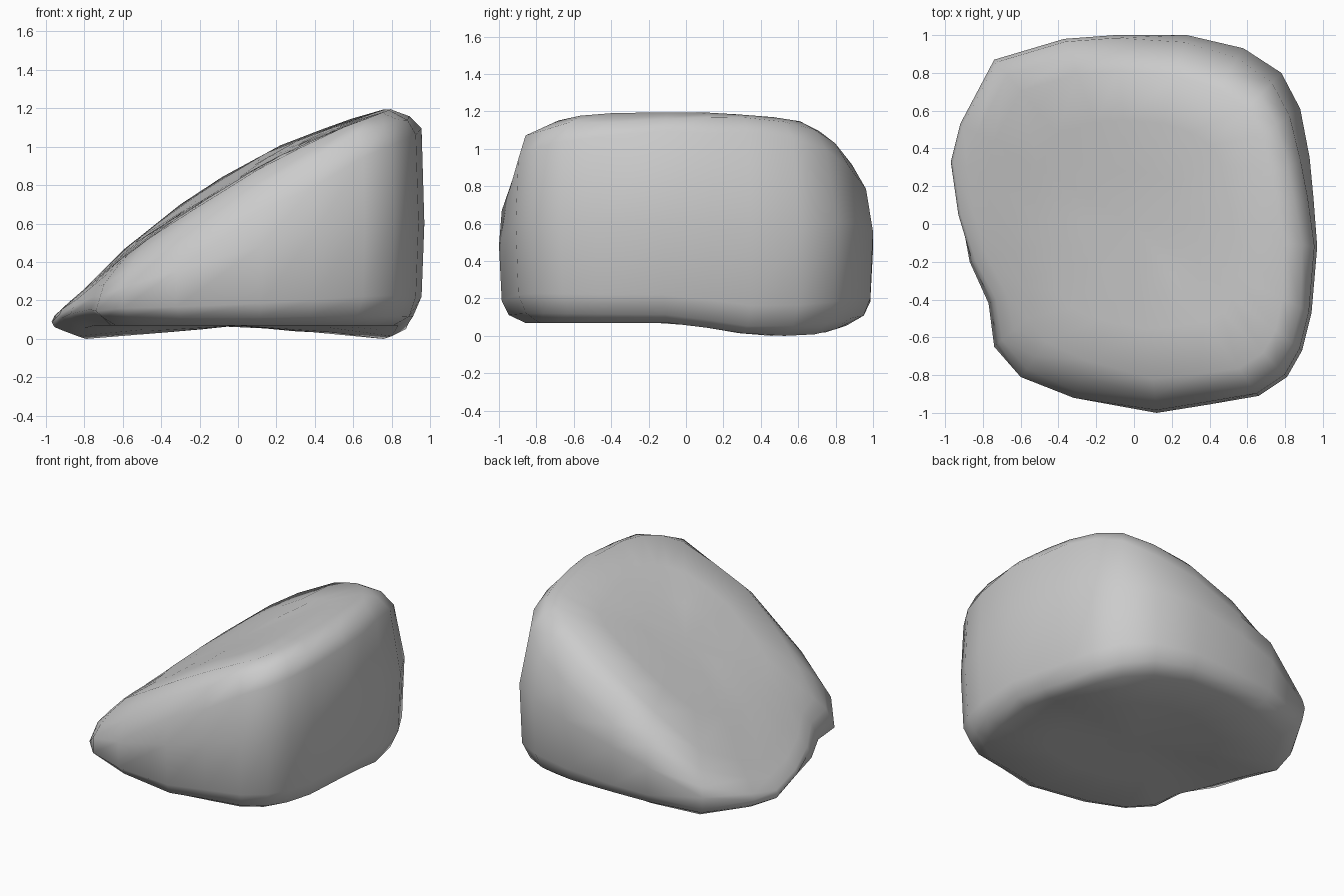
import bpy, bmesh, random
from math import hypot

if "Cube" in bpy.data.objects:
    bpy.data.objects.remove(bpy.data.objects["Cube"])

random.seed(4)

# Footprint outline seen from above, counter-clockwise
OUTLINE = [(.97, -.12), (.95, .14), (.93, .35), (.88, .61), (.78, .80), (.58, .93), (.28, 1),
           (-.1, 1), (-.37, .98), (-.74, .87), (-.92, .53), (-.97, .33), (-.93, .05),
           (-.87, -.2), (-.77, -.42), (-.74, -.65), (-.6, -.81), (-.32, -.92), (.12, -1),
           (.4, -.955), (.66, -.91), (.81, -.81), (.89, -.67), (.94, -.47)]

# Sloping top seen from the front: x, z
SLOPE = [(-.97, .12), (-.78, .27), (-.5, .53), (-.2, .74), (.15, .96),
         (.55, 1.13), (.78, 1.2), (.9, 1.17), (.97, 1.13)]


def top_z(x):
    x = max(-.97, min(.97, x))
    for (x0, z0), (x1, z1) in zip(SLOPE, SLOPE[1:]):
        if x <= x1:
            return z0 + (z1 - z0) * (x - x0) / (x1 - x0)


def base_z(x, y):
    return max(0, .07 - .12 * abs(x) * max(0, 1 - abs(y - .55) / .6))


# Rings: inset scale, height share on front/back, on right, on left
RINGS = [(.5, 0, 0, 0), (.86, 0, 0, 0), (.945, .05, .04, .25), (.985, .14, .14, .5),
         (1, .5, .5, .75), (.985, .72, .95, .92), (.91, .89, .99, .98), (.81, .985, 1, 1),
         (.55, .985, .99, .99), (.28, .97, .97, .97)]

bm = bmesh.new()
rings = []
for scale, side, right, left in RINGS:
    ring = []
    for px, py in OUTLINE:
        r = hypot(px, py)
        c, s = px / r, py / r
        w = c * c
        share = side * (1 - w) + (right if c > 0 else left) * w
        # The back right corner leans in, the front right one stands upright
        lean = 2 * max(0, c) * s
        k = scale
        if share > .6 and lean > 0:
            k *= 1 - .06 * lean * share
        elif share > .6 and scale < .95:
            k *= 1 - .04 * lean
        # The low front left edge slopes back from its foot
        if c < 0 and s < 0 and .6 < share and scale > .8:
            k *= 1 - .05 * 2 * c * s * share
        if 0 < share < .96 and scale < .98:
            k *= 1 + random.uniform(-.012, .006)
        if c < 0 and s < 0 and .98 <= scale < 1 and share < .5:
            k = 1
        x, y = px * k, py * k
        lo = base_z(x, y)
        tilt = .05 * y * (1 - max(0, x)) * (1 - max(0, -x) ** 3)
        z = lo + share * (top_z(x) + tilt - lo)
        if .2 < share < .96 and scale < 1 and c > -.5:
            z += random.uniform(-.02, .02)
        ring.append(bm.verts.new((x, y, min(1.2, max(z, 0)))))
    rings.append(ring)

# Skin the rings and close both ends
n = len(OUTLINE)
for a, b in zip(rings, rings[1:]):
    for i in range(n):
        j = (i + 1) % n
        bm.faces.new((a[i], a[j], b[j], b[i]))
top = bm.verts.new((0, 0, top_z(0) - .03))
bottom = bm.verts.new((0, 0, .07))
for i in range(n):
    j = (i + 1) % n
    bm.faces.new((rings[-1][i], rings[-1][j], top))
    bm.faces.new((rings[0][j], rings[0][i], bottom))
bmesh.ops.recalc_face_normals(bm, faces=bm.faces)
for f in bm.faces:
    f.smooth = True

# Wedge-shaped boulder
mesh = bpy.data.meshes.new("sloped_boulder")
bm.to_mesh(mesh)
bm.free()
rock = bpy.data.objects.new("sloped_boulder", mesh)
bpy.context.collection.objects.link(rock)
